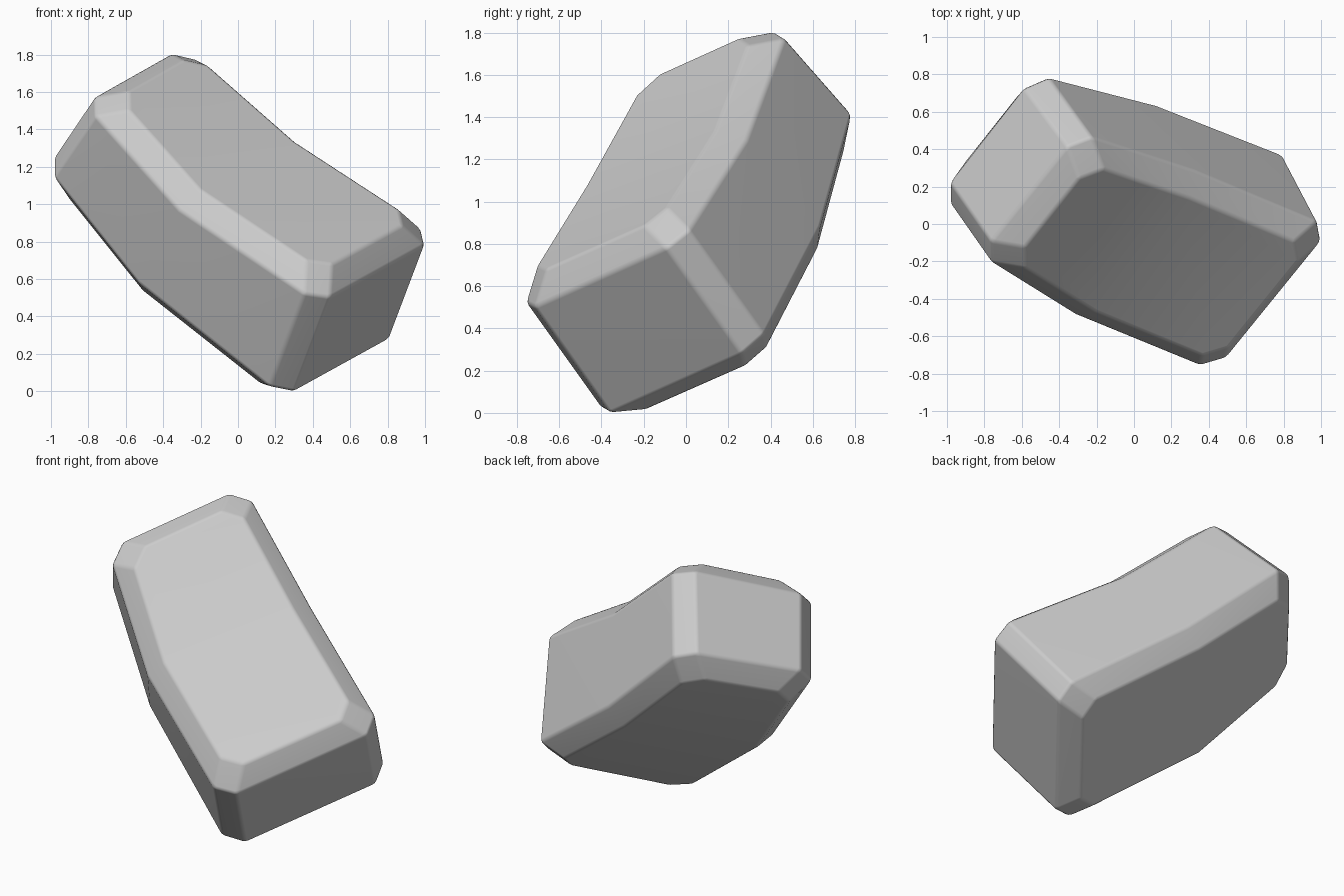
import bpy
import bmesh
from mathutils import Vector

cube = bpy.data.objects.get("Cube")
if cube:
    bpy.data.objects.remove(cube, do_unlink=True)

# Sharp corners of the bent block, in order: low end pair, middle, high end pair, middle
UPPER = [Vector(p) for p in ((.465, -.85, .555), (1.09, -.08, .90), (.365, .22, 1.37),
                             (-.25, .425, 1.912), (-.775, -.235, 1.61), (-.27, -.55, 1.045))]
LOWER = [Vector(p) for p in ((.21, -.37, -.118), (.835, .40, .227), (.08, .70, .80),
                             (-.575, .865, 1.405), (-1.09, .213, 1.15), (-.575, -.08, .505))]
MIDDLES = (2, 5)
RIM = 0.11      # chamfer around the two broad faces
CORNER = 0.10   # chamfer down the four end edges


def rings(bm, loop, opposite):
    """Inner and outer chamfer rings around one broad face."""
    inner, outer = [], []
    for i, p in enumerate(loop):
        depth = (opposite[i] - p).normalized() * RIM
        if i in MIDDLES:
            across = (loop[7 - i] - p).normalized()
            inner.append(p + across * RIM)
            outer.append(p + depth)
            continue
        u = (loop[i - 1] - p).normalized()
        v = (loop[(i + 1) % 6] - p).normalized()
        for along, aside in ((u, v), (v, u)):
            inner.append(p + along * (RIM + CORNER) + aside * RIM)
            outer.append(p + depth + along * CORNER)
    return [bm.verts.new(q) for q in inner], [bm.verts.new(q) for q in outer]


def bridge(bm, a, b):
    n = len(a)
    for i in range(n):
        j = (i + 1) % n
        bm.faces.new((a[i], a[j], b[j], b[i]))


def broad_face(bm, ring):
    """Two panels meeting at the bend across the middle."""
    bm.faces.new(ring[4:10])
    bm.faces.new([ring[9]] + ring[0:5])


bm = bmesh.new()
top_in, top_out = rings(bm, UPPER, LOWER)
low_in, low_out = rings(bm, LOWER, UPPER)
bridge(bm, top_in, top_out)
bridge(bm, top_out, low_out)
bridge(bm, low_out, low_in)
broad_face(bm, top_in)
broad_face(bm, low_in)
bmesh.ops.recalc_face_normals(bm, faces=bm.faces)
for face in bm.faces:
    face.smooth = True

mesh = bpy.data.meshes.new("stone_block")
bm.to_mesh(mesh)
bm.free()
block = bpy.data.objects.new("stone_block", mesh)
bpy.context.collection.objects.link(block)

# Softened chamfer edges
soft = block.modifiers.new("soft_edges", 'BEVEL')
soft.width = 0.016
soft.segments = 2
soft.limit_method = 'ANGLE'
soft.angle_limit = 0.35
normals = block.modifiers.new("flat_panels", 'WEIGHTED_NORMAL')
normals.weight = 50

# Plain grey stone
grey = bpy.data.materials.new("stone_grey")
grey.use_nodes = True
colour = (0.6, 0.6, 0.6, 1)
grey.diffuse_color = colour
grey.node_tree.nodes["Principled BSDF"].inputs["Base Color"].default_value = colour
mesh.materials.append(grey)
